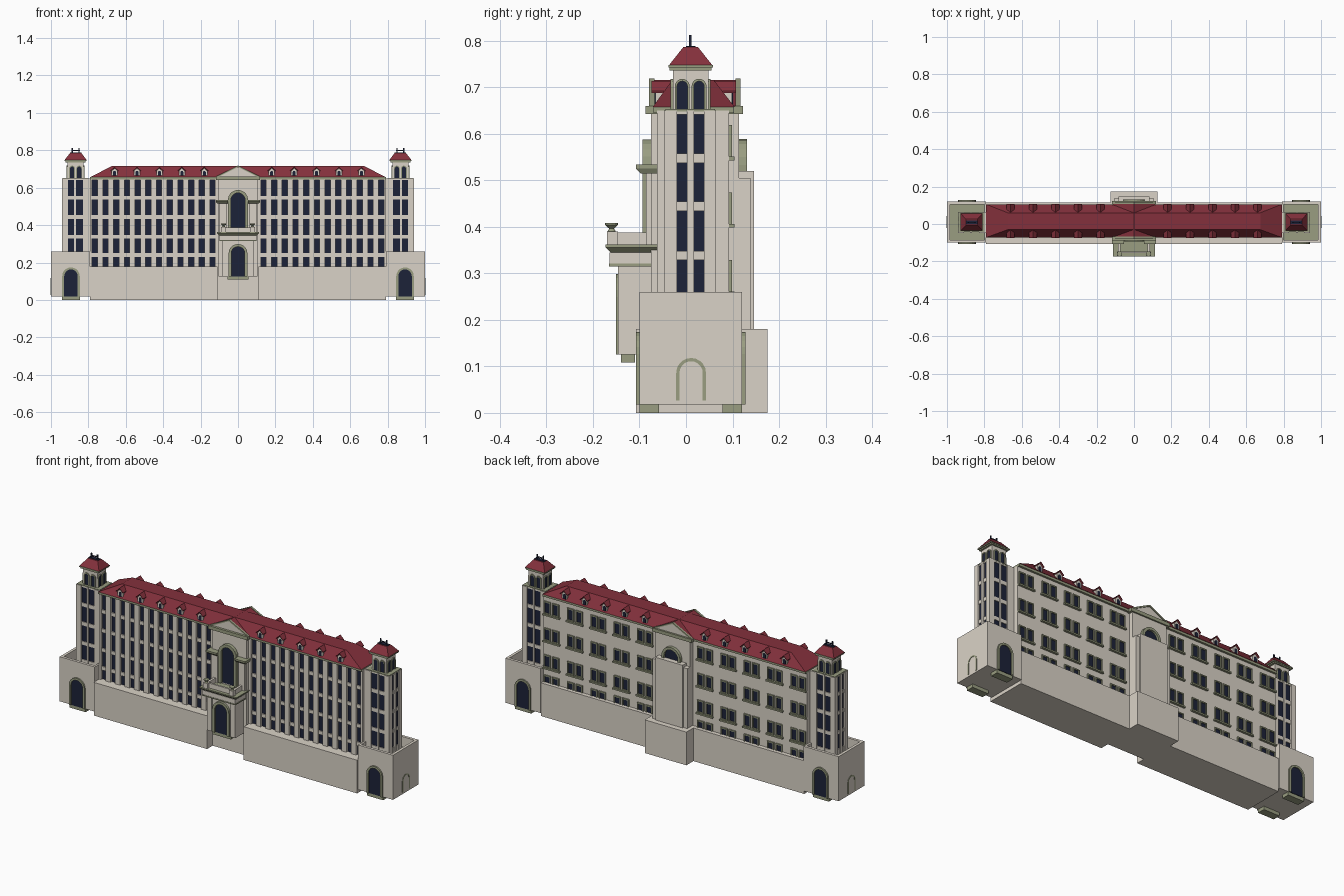
import bpy, bmesh, math
from mathutils import Matrix

if "Cube" in bpy.data.objects:
    bpy.data.objects.remove(bpy.data.objects["Cube"])

COL = {"stone": (.70, .65, .57, 1), "trim": (.32, .34, .22, 1),
       "red": (.23, .03, .045, 1), "dark": (.012, .016, .04, 1)}
MAT = {}
for n, c in COL.items():
    MAT[n] = bpy.data.materials.new(n)
    MAT[n].diffuse_color = c
PARTS = {}


def part(name, mat):
    return PARTS.setdefault(name, (bmesh.new(), mat))[0]


def frustum(bm, x, y, z, X, Y):
    lo = [(x[0], y[0]), (x[1], y[0]), (x[1], y[1]), (x[0], y[1])]
    hi = [(X[0], Y[0]), (X[1], Y[0]), (X[1], Y[1]), (X[0], Y[1])]
    a = [bm.verts.new((*p, z[0])) for p in lo]
    b = [bm.verts.new((*p, z[1])) for p in hi]
    bm.faces.new(a)
    bm.faces.new(b)
    for i in range(4):
        j = (i + 1) % 4
        bm.faces.new((a[i], a[j], b[j], b[i]))


def box(bm, x0, x1, y0, y1, z0, z1):
    frustum(bm, (x0, x1), (y0, y1), (z0, z1), (x0, x1), (y0, y1))


def prism(bm, pts, d0, d1, axis="y"):
    f = (lambda u, z, d: (u, d, z)) if axis == "y" else (lambda u, z, d: (d, u, z))
    a = [bm.verts.new(f(u, z, d0)) for u, z in pts]
    b = [bm.verts.new(f(u, z, d1)) for u, z in pts]
    bm.faces.new(a)
    bm.faces.new(b)
    for i in range(len(pts)):
        j = (i + 1) % len(pts)
        bm.faces.new((a[i], a[j], b[j], b[i]))


def arch_pts(c, z0, r, top, n=10):
    arc = [(c + r * math.cos(math.pi * i / n), top - r + r * math.sin(math.pi * i / n)) for i in range(n + 1)]
    return [(c + r, z0)] + arc + [(c - r, z0)]


def arch(name, c, z0, r, top, t, wall, out, axis="y"):
    """Arched dark pane with a raised trim surround; out = signed projection."""
    prism(part(name + "_pane", "dark"), arch_pts(c, z0, r, top), wall - out * .3, wall + out * .3, axis)
    ring = arch_pts(c, z0, r + t, top + t) + arch_pts(c, z0, r, top)[::-1]
    prism(part(name + "_surround", "trim"), ring, wall - out * .3, wall + out, axis)


stone = part("main_walls", "stone")
ROWS = [(.557, .641), (.454, .537), (.348, .434), (.250, .329), (.18, .23)]
GAPS = [(.641, .65)] + [(ROWS[i + 1][1], ROWS[i][0]) for i in range(4)]

# main body, with a notched plinth under the portal
box(stone, -.79, .79, -.045, .092, 0, .65)
base = part("plinth", "stone")
box(base, -.79, .79, -.06, .115, 0, .18)
for s in (1, -1):
    box(base, s * .11, s * .79, -.108, -.06, 0, .18)
box(base, -.125, .125, .115, .175, 0, .18)

# front facade: dark glazing behind piers and spandrels
for s in (1, -1):
    box(part("front_glazing", "dark"), s * .11, s * .785, -.05, -.04, .17, .645)
    for i in range(13):
        x = .136 + .0572 * (i - .5)
        box(part("front_piers", "stone"), s * (x - .0145), s * min(x + .0145, .79), -.062, -.04, .17, .65)
    for z0, z1 in GAPS:
        box(part("front_spandrels", "stone"), s * .11, s * .79, -.056, -.04, z0, z1)

# back windows in framed pairs
for s in (1, -1):
    for k in range(5):
        c = s * (.18 + .14 * k)
        for z in (.585, .44, .295, .185):
            box(part("back_sills", "trim"), c - .05, c + .05, .09, .104, z - .042, z - .034)
            for d in (-.025, .025):
                x = c + d
                box(part("back_panes", "dark"), x - .015, x + .015, .09, .094, z - .03, z + .03)
                fr = part("back_window_frames", "trim")
                for e in (-1, 1):
                    box(fr, x + e * .014, x + e * .02, .09, .099, z - .034, z + .034)
                    box(fr, x - .014, x + .014, .09, .099, z + e * .028, z + e * .034)

# eaves cornice and hipped roof with flat ridge
cor = part("eaves_cornice", "trim")
box(cor, -.79, .79, -.070, .103, .645, .657)
box(cor, -.118, .118, -.087, .122, .642, .660)
frustum(part("main_roof", "red"), (-.79, .79), (-.072, .105), (.657, .715), (-.675, .675), (-.03, .06))

# dormers on both slopes
for s in (1, -1):
    for k in range(5):
        c = s * (.18 + .12 * k)
        for y, yi, o in ((-.066, -.01, -1), (.099, .04, 1)):
            prism(part("dormer_walls", "stone"),
                  [(c - .016, .655), (c + .016, .655), (c + .016, .69), (c, .705), (c - .016, .69)], y, yi)
            prism(part("dormer_roofs", "red"),
                  [(c - .021, .688), (c, .708), (c + .021, .688), (c + .021, .692), (c, .713), (c - .021, .692)],
                  y + o * .008, yi)
            prism(part("dormer_panes", "dark"), arch_pts(c, .664, .008, .69, 6), y - o * .004, y + o * .002)

# central pavilion with cross gable and pediments
pav = part("pavilion", "stone")
box(pav, -.105, .105, -.075, .114, .125, .65)
prism(part("pavilion_roof", "red"), [(-.112, .66), (.112, .66), (0, .716)], -.07, .108)
for y, o in ((-.07, -1), (.108, 1)):
    prism(part("pediment", "stone"), [(-.105, .66), (.105, .66), (0, .71)], y, y + o * .004)
    prism(part("pediment_cornice", "trim"),
          [(-.118, .66), (0, .719), (.118, .66), (.102, .66), (0, .711), (-.102, .66)], y - o * .002, y + o * .009)

# upper front arch and flanking cornices
arch("upper_arch", 0, .37, .038, .572, .016, -.075, -.018)
for s in (1, -1):
    frustum(part("side_cornice", "trim"), sorted((s * .054, s * .112)), (-.098, -.06), (.515, .525),
            sorted((s * .054, s * .118)), (-.108, -.06))
    box(part("side_cornice", "trim"), s * .054, s * .118, -.108, -.06, .525, .534)
    box(part("side_pilasters", "stone"), s * .062, s * .1, -.086, -.07, .36, .515)

# entrance portal, balcony and urns
por = part("portal", "stone")
box(por, -.085, .085, -.138, -.05, .125, .32)
for s in (1, -1):
    box(por, s * .056, s * .085, -.146, -.13, .125, .32)
arch("portal_arch", 0, .125, .036, .285, .014, -.138, -.012)
box(part("portal_step", "trim"), -.055, .055, -.14, -.11, .108, .125)
box(por, -.098, .098, -.164, -.06, .32, .345)
pc = part("portal_cornice", "trim")
box(pc, -.1, .1, -.166, -.06, .315, .321)
frustum(pc, (-.1, .1), (-.162, -.06), (.345, .356), (-.112, .112), (-.173, -.06))
box(pc, -.112, .112, -.173, -.06, .356, .362)
bal = part("balcony_parapet", "stone")
box(bal, -.085, .085, -.156, -.146, .362, .388)
for s in (1, -1):
    box(bal, s * .073, s * .085, -.15, -.07, .362, .388)
    box(bal, s * .064, s * .09, -.17, -.146, .362, .39)
    for r1, r2, z, h in ((.009, .005, .393, .006), (.005, .014, .400, .008), (.014, .014, .406, .004)):
        bmesh.ops.create_cone(part("urns", "trim"), cap_ends=True, segments=12, radius1=r1, radius2=r2,
                              depth=h, matrix=Matrix.Translation((s * .077, -.160, z)))

# rear stair shaft and arch above it
box(part("rear_shaft", "stone"), -.082, .082, .1, .146, 0, .52)
box(part("rear_shaft", "stone"), -.105, .105, .1, .139, 0, .505)
arch("rear_arch", 0, .50, .042, .575, .014, .114, .017)

# end wings: terraces, towers and cupolas
for s in (1, -1):
    def sb(name, mat, x0, x1, *r):
        box(part(name, mat), *sorted((s * x0, s * x1)), *r)
    sb("wing_block", "stone", .79, 1, -.10, .12, .018, .2)
    sb("terrace_floor", "trim", .80, .99, -.09, .11, .2, .205)
    for r in ((.79, 1, -.10, -.085), (.79, 1, .105, .12), (.985, 1, -.085, .105), (.79, .80, -.085, .105)):
        sb("terrace_parapet", "stone", *r, .2, .26)
    c = s * .893
    for y, o in ((-.10, -1), (.12, 1)):
        arch("wing_door", c, .018, .036, .163, .011, y, o * .008)
        sb("door_steps", "trim", .845, .941, *sorted((y, y - o * .042)), 0, .018)
    arch("side_door", .011, .027, .025, .111, .007, s * .998, s * .004, "x")

    # tower: dark core wrapped in piers and floor bands
    sb("tower_glazing", "dark", .79, .932, -.039, .057, .2, .645)
    xs, ys = ((.79, .83), (.866, .877), (.91, .94)), ((-.047, -.019), (.002, .017), (.039, .065))
    for i in range(3):
        for j in range(3):
            if (i, j) != (1, 1):
                sb("tower_piers", "stone", *xs[i], *ys[j], .2, .65)
    for z0, z1 in GAPS[:4] + [(.205, .25)]:
        sb("tower_bands", "stone", .79, .936, -.043, .061, z0, z1)
    sb("tower_top", "trim", .80, .937, -.044, .062, .648, .653)

    # cupola
    x0, x1, y0, y1 = .825, .911, -.028, .048
    sb("cupola", "stone", x0, x1, y0, y1, .65, .738)
    for d in (-.019, .019):
        for y, o in ((y0, -1), (y1, 1)):
            arch("cupola_window", s * .868 + d, .653, .011, .713, .005, y, o * .005)
        for x, o in ((x0, -1), (x1, 1)):
            arch("cupola_window", .010 + d * .95, .653, .011, .713, .005, s * x, s * o * .005, "x")
    sb("cupola_cornice", "trim", .815, .921, -.035, .055, .736, .742)
    sb("cupola_cornice", "trim", .809, .927, -.038, .058, .742, .748)
    frustum(part("cupola_roof", "red"), sorted((s * .809, s * .927)), (-.036, .056), (.748, .786),
            sorted((s * .838, s * .898)), (-.006, .026))
    sb("roof_crest", "dark", .838, .898, .0, .02, .785, .789)
    sb("roof_crest", "dark", .846, .890, .0075, .0115, .797, .801)
    for x in (.85, .886):
        sb("roof_crest", "dark", x - .003, x + .003, .006, .012, .786, .812)

# turn every collected part into an object
for name, (bm, mat) in PARTS.items():
    bmesh.ops.recalc_face_normals(bm, faces=bm.faces)
    me = bpy.data.meshes.new(name)
    bm.to_mesh(me)
    bm.free()
    me.materials.append(MAT[mat])
    bpy.context.collection.objects.link(bpy.data.objects.new(name, me))

for m in bpy.data.materials:
    if m.users and not m.is_grease_pencil:
        m.use_nodes = True
        m.node_tree.nodes["Principled BSDF"].inputs["Base Color"].default_value = m.diffuse_color
